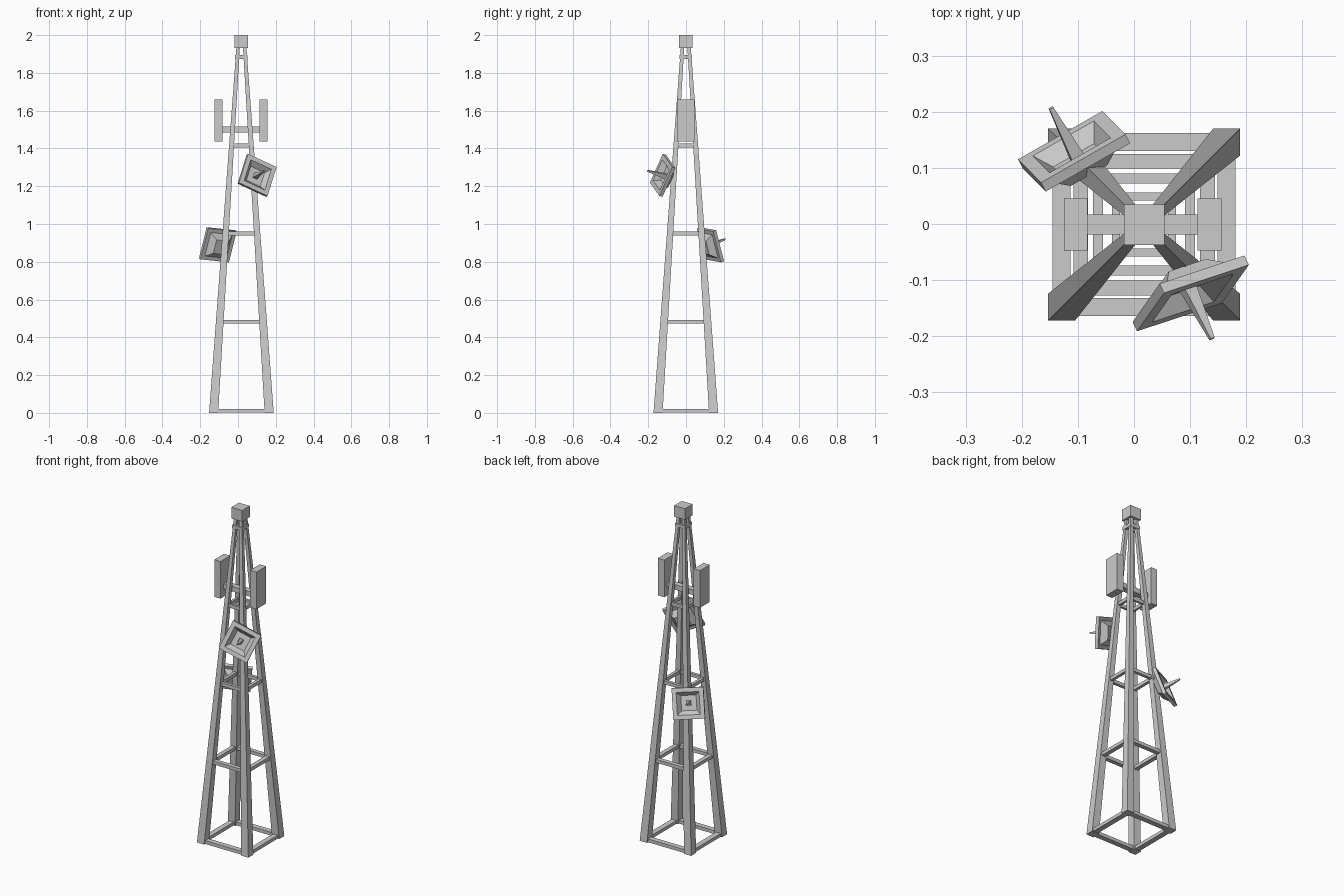
import bpy, bmesh
from mathutils import Vector, Matrix

if "Cube" in bpy.data.objects:
    bpy.data.objects.remove(bpy.data.objects["Cube"])

CX, CY = 0.018, -0.001          # tower axis


def make_object(name, bm, matrix=Matrix()):
    bmesh.ops.recalc_face_normals(bm, faces=bm.faces)
    mesh = bpy.data.meshes.new(name)
    bm.to_mesh(mesh)
    bm.free()
    ob = bpy.data.objects.new(name, mesh)
    ob.matrix_world = matrix
    bpy.context.collection.objects.link(ob)
    return ob


def square_loft(name, profile, matrix, loop=False):
    """Skin square sections given as (half width, height); loop makes a frame."""
    bm = bmesh.new()
    corners = ((-1, -1), (1, -1), (1, 1), (-1, 1))
    rings = [[bm.verts.new((a * h, b * h, z)) for a, b in corners] for h, z in profile]
    pairs = list(zip(rings, rings[1:]))
    if loop:
        pairs.append((rings[-1], rings[0]))
    else:
        bm.faces.new(rings[0])
        bm.faces.new(rings[-1])
    for lo, hi in pairs:
        for i in range(4):
            j = (i + 1) % 4
            bm.faces.new((lo[i], lo[j], hi[j], hi[i]))
    return make_object(name, bm, matrix)


def box(name, lo, hi):
    lo, hi = Vector(lo), Vector(hi)
    bm = bmesh.new()
    bmesh.ops.create_cube(bm, size=1)
    bmesh.ops.scale(bm, vec=hi - lo, verts=bm.verts)
    bmesh.ops.translate(bm, vec=(lo + hi) / 2, verts=bm.verts)
    return make_object(name, bm)


axis = Matrix.Translation((CX, CY, 0))

# Four tapered, inward-leaning legs
for sx, sy, side in ((-1, -1, "front_left"), (1, -1, "front_right"),
                     (1, 1, "back_right"), (-1, 1, "back_left")):
    bm = bmesh.new()
    ends = []
    for inner, outer, z in ((0.123, 0.171, 0), (0.008, 0.026, 1.94)):
        ends.append([bm.verts.new((sx * a, sy * b, z)) for a, b in
                     ((inner, inner), (outer, inner), (outer, outer), (inner, outer))])
    bm.faces.new(ends[0])
    bm.faces.new(ends[1])
    for i in range(4):
        j = (i + 1) % 4
        bm.faces.new((ends[0][i], ends[0][j], ends[1][j], ends[1][i]))
    make_object(side + "_leg", bm, axis)

# Horizontal brace frames
for i, (inner, outer, z) in enumerate(((0.131, 0.163, 0.011), (0.100, 0.126, 0.483),
                                       (0.073, 0.091, 0.949), (0.043, 0.057, 1.415),
                                       (0.018, 0.033, 1.884))):
    square_loft(f"brace_frame_{i + 1}",
                [(outer, z - 0.01), (outer, z + 0.01), (inner, z + 0.01), (inner, z - 0.01)],
                axis, loop=True)

# Top cap
square_loft("top_cap", [(0.036, 1.933), (0.036, 2.0)], axis)

# Panel antennas on a crossbar
box("antenna_crossbar", (-0.09, -0.019, 1.485), (0.12, 0.017, 1.515))
box("left_panel_antenna", (-0.125, -0.047, 1.437), (-0.083, 0.045, 1.66))
box("right_panel_antenna", (0.113, -0.047, 1.437), (0.156, 0.045, 1.66))


# Square dishes, each with a rim, a recessed bowl and a feed spike
def dish(name, centre, u, normal):
    n = Vector(normal).normalized()
    u = Vector(u)
    u = (u - n * u.dot(n)).normalized()
    v = n.cross(u)
    m = Matrix.Translation(centre) @ Matrix((u, v, n)).transposed().to_4x4()
    square_loft(name + "_bowl", [(0.038, -0.05), (0.066, -0.019), (0.087, -0.019),
                                 (0.087, 0), (0.063, 0), (0.042, -0.03)], m)
    square_loft(name + "_feed", [(0.013, -0.032), (0.004, 0.083)], m)


dish("front_dish", (0.105, -0.132, 1.26), (0.151, 0.05, -0.07), (0.411, -0.874, 0.262))
dish("back_dish", (-0.111, 0.1375, 0.893), (0.152, 0.087, -0.016), (-0.443, 0.834, 0.322))
